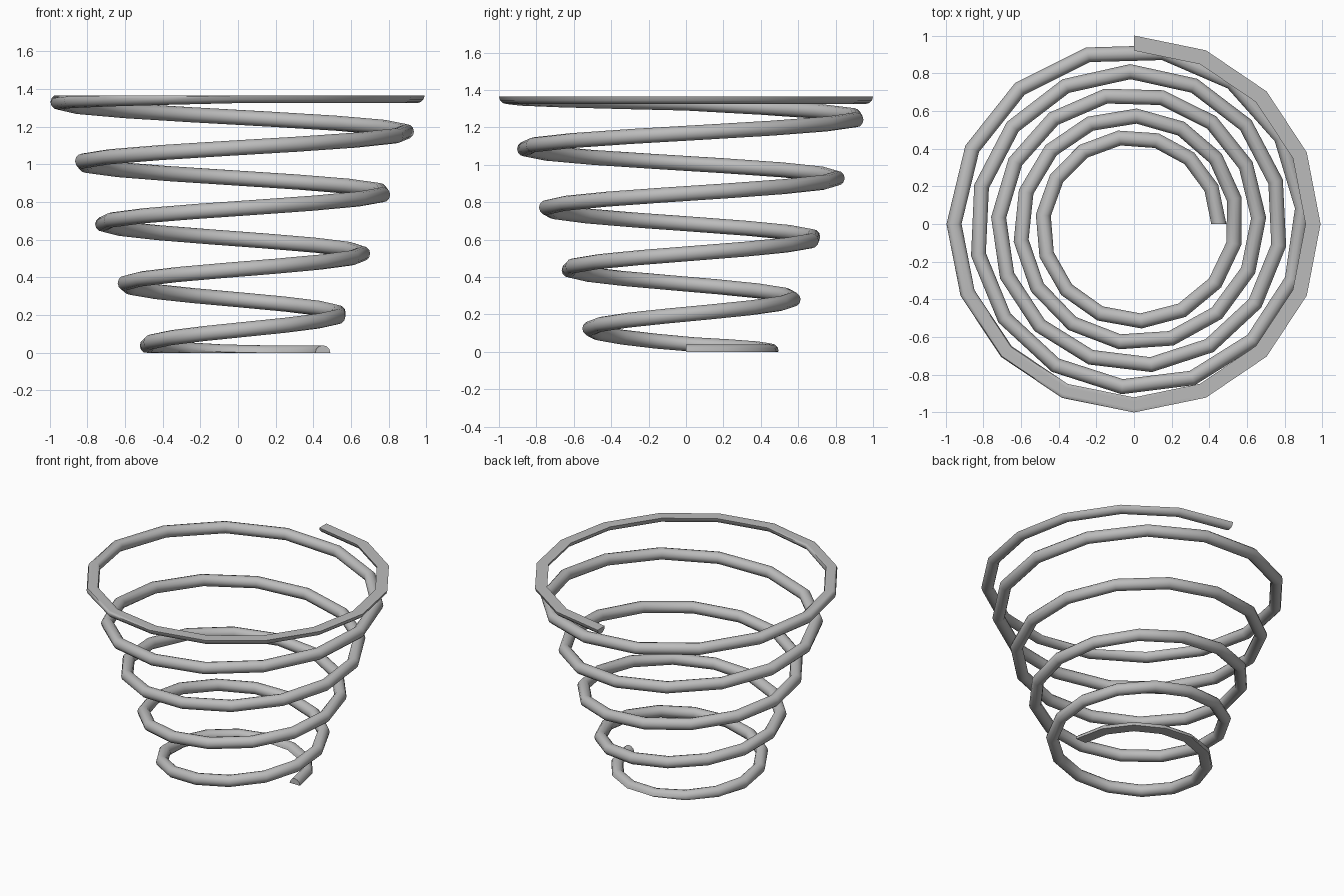
import bpy, bmesh, math

cube = bpy.data.objects.get("Cube")
if cube:
    bpy.data.objects.remove(cube, do_unlink=True)

WIRE = 0.04      # wire radius
SIDES = 12       # sides of the wire
TOP = 1.365      # height of the ground-flat upper end

# Steel colour
steel = bpy.data.materials.new("steel grey")
steel.use_nodes = True
steel.diffuse_color = (0.5, 0.5, 0.5, 1)
steel.node_tree.nodes["Principled BSDF"].inputs["Base Color"].default_value = (0.5, 0.5, 0.5, 1)

# Path control stations: quarter turn, coil radius, height
stations = [(0, 0.45, 0), (1, 0.46, 0), (2, 0.485, 0.04),
            (18, 0.955, 1.33), (19, 0.96, TOP), (20, 0.95, TOP), (21, 0.96, TOP)]


def path(q):
    """Coil radius and height at quarter turn q."""
    for (a, ra, za), (b, rb, zb) in zip(stations, stations[1:]):
        if q <= b:
            t = (q - a) / (b - a)
            return ra + (rb - ra) * t, za + (zb - za) * t
    return stations[-1][1:]


# Conical working coils, then a finer flat top coil
steps = [18 * i / 65 for i in range(65)] + [18 + i / 4 for i in range(13)]

# Sweep the round wire, flattening it where it passes the two end planes
bm = bmesh.new()
rings = []
for q in steps:
    radius, height = path(q)
    turn = q * math.pi / 2
    ring = []
    for s in range(SIDES):
        a = math.tau * s / SIDES
        r = radius + WIRE * math.cos(a)
        z = min(max(height + WIRE * math.sin(a), 0), TOP)
        ring.append(bm.verts.new((r * math.cos(turn), r * math.sin(turn), z)))
    rings.append(ring)

for low, high in zip(rings, rings[1:]):
    for s in range(SIDES):
        n = (s + 1) % SIDES
        bm.faces.new((low[s], low[n], high[n], high[s]))

# Cut ends of the wire
bm.faces.new(rings[0])
bm.faces.new(rings[-1])
bmesh.ops.recalc_face_normals(bm, faces=bm.faces)

mesh = bpy.data.meshes.new("coil_spring")
bm.to_mesh(mesh)
bm.free()
mesh.materials.append(steel)
spring = bpy.data.objects.new("coil_spring", mesh)
bpy.context.collection.objects.link(spring)

# Smooth round wire with crisp ground ends
bpy.ops.object.select_all(action="DESELECT")
spring.select_set(True)
bpy.context.view_layer.objects.active = spring
bpy.ops.object.shade_smooth_by_angle(angle=math.radians(40))
